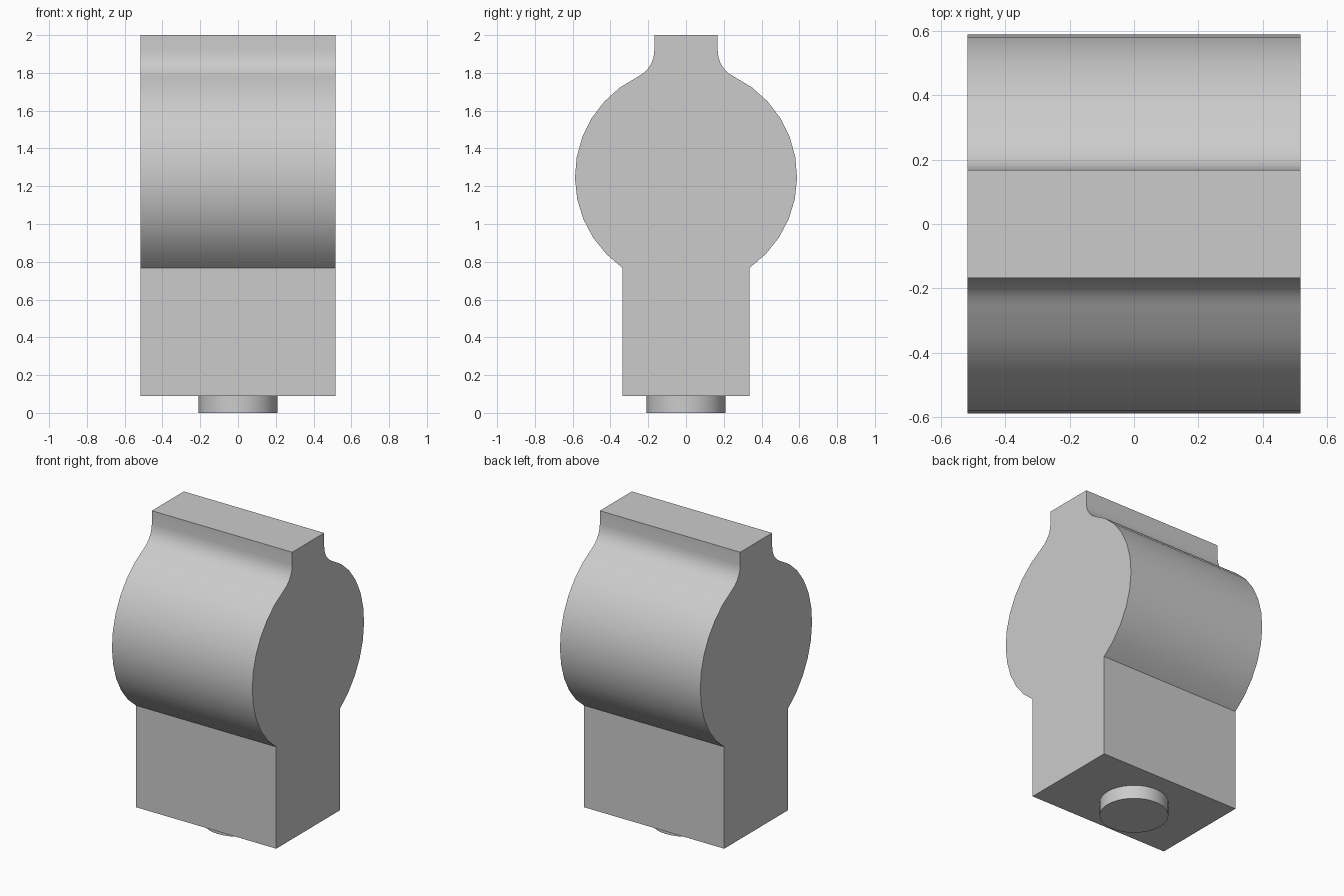
import bpy, bmesh
from math import sin, cos, sqrt, asin, acos, pi, radians

cube = bpy.data.objects.get("Cube")
if cube:
    bpy.data.objects.remove(cube, do_unlink=True)

grey = bpy.data.materials.new("light grey")
grey.use_nodes = True
grey.diffuse_color = (0.6, 0.6, 0.6, 1)
grey.node_tree.nodes["Principled BSDF"].inputs["Base Color"].default_value = (0.6, 0.6, 0.6, 1)

HALF_LENGTH = 0.517
BASE_Z, TOP_Z = 0.09, 2.0
BASE_Y, NECK_Y = 0.336, 0.168
RADIUS, CENTRE_Z = 0.588, 1.25
FILLET = 0.15


def arc(cy, cz, r, start, end, steps):
    """Points along an arc in the YZ plane."""
    angles = [start + (end - start) * i / steps for i in range(steps + 1)]
    return [(cy + r * cos(a), cz + r * sin(a)) for a in angles]


def finish(obj, angle):
    obj.data.materials.append(grey)
    bpy.ops.object.select_all(action='DESELECT')
    obj.select_set(True)
    bpy.context.view_layer.objects.active = obj
    bpy.ops.object.shade_smooth_by_angle(angle=radians(angle))


# Half profile: straight base, round barrel, concave fillet, narrow neck
fillet_y = NECK_Y + FILLET
fillet_z = CENTRE_Z + sqrt((RADIUS + FILLET) ** 2 - fillet_y ** 2)
tangent = acos(fillet_y / (RADIUS + FILLET))
half = [(BASE_Y, BASE_Z)]
half += arc(0, CENTRE_Z, RADIUS, -acos(BASE_Y / RADIUS), tangent, 11)
half += arc(fillet_y, fillet_z, FILLET, pi + tangent, pi, 5)[1:]
half.append((NECK_Y, TOP_Z))
profile = half + [(-y, z) for y, z in reversed(half)]

# Body: profile extruded along x
bm = bmesh.new()
end = bm.faces.new([bm.verts.new((-HALF_LENGTH, y, z)) for y, z in profile])
side = bmesh.ops.extrude_face_region(bm, geom=[end], use_keep_orig=True)
moved = [g for g in side["geom"] if isinstance(g, bmesh.types.BMVert)]
bmesh.ops.translate(bm, verts=moved, vec=(2 * HALF_LENGTH, 0, 0))
bmesh.ops.recalc_face_normals(bm, faces=bm.faces)
mesh = bpy.data.meshes.new("body")
bm.to_mesh(mesh)
bm.free()
body = bpy.data.objects.new("body", mesh)
bpy.context.collection.objects.link(body)
finish(body, 20)

# Round peg under the base
bpy.ops.mesh.primitive_cylinder_add(vertices=36, radius=0.208, depth=BASE_Z,
                                    location=(0, 0, BASE_Z / 2))
peg = bpy.context.object
peg.name = "bottom_peg"
finish(peg, 30)
